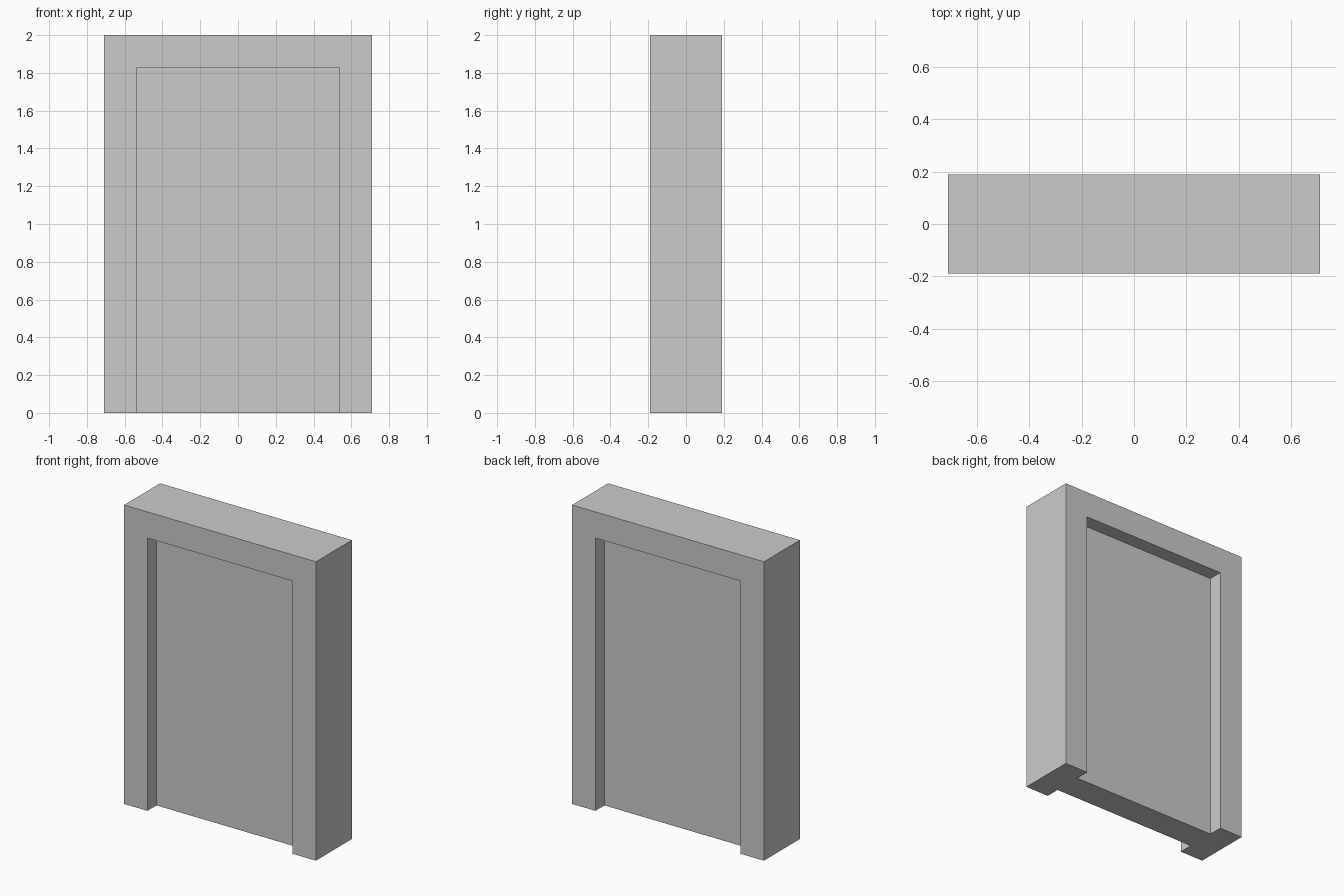
import bpy

if "Cube" in bpy.data.objects:
    bpy.data.objects.remove(bpy.data.objects["Cube"])

W, D, H = 1.42, 0.38, 2.0           # outer block
OPEN_W, OPEN_H = 1.075, 1.825       # recessed doorway
RECESS = 0.095                      # depth of recess on each face


def box(name, x, y, z):
    """Axis-aligned box given (min, max) per axis."""
    lo, hi = zip(x, y, z)
    bpy.ops.mesh.primitive_cube_add(size=1, location=[(a + b) / 2 for a, b in zip(lo, hi)])
    ob = bpy.context.object
    ob.name = name
    ob.scale = [b - a for a, b in zip(lo, hi)]
    bpy.ops.object.transform_apply(location=True, rotation=True, scale=True)
    return ob


# Solid door block: frame and panel in one piece
door = box("door_frame", (-W / 2, W / 2), (-D / 2, D / 2), (0, H))

# Matching recesses on front and back, open at the floor
for side in (-1, 1):
    y = sorted((side * (D / 2 - RECESS), side * (D / 2 + 0.1)))
    cutter = box("recess_cutter", (-OPEN_W / 2, OPEN_W / 2), y, (-0.1, OPEN_H))
    cutter.hide_render = True
    mod = door.modifiers.new("recess", 'BOOLEAN')
    mod.operation = 'DIFFERENCE'
    mod.solver = 'EXACT'
    mod.object = cutter
    bpy.context.view_layer.objects.active = door
    bpy.ops.object.modifier_apply(modifier=mod.name)
    bpy.data.objects.remove(cutter, do_unlink=True)
